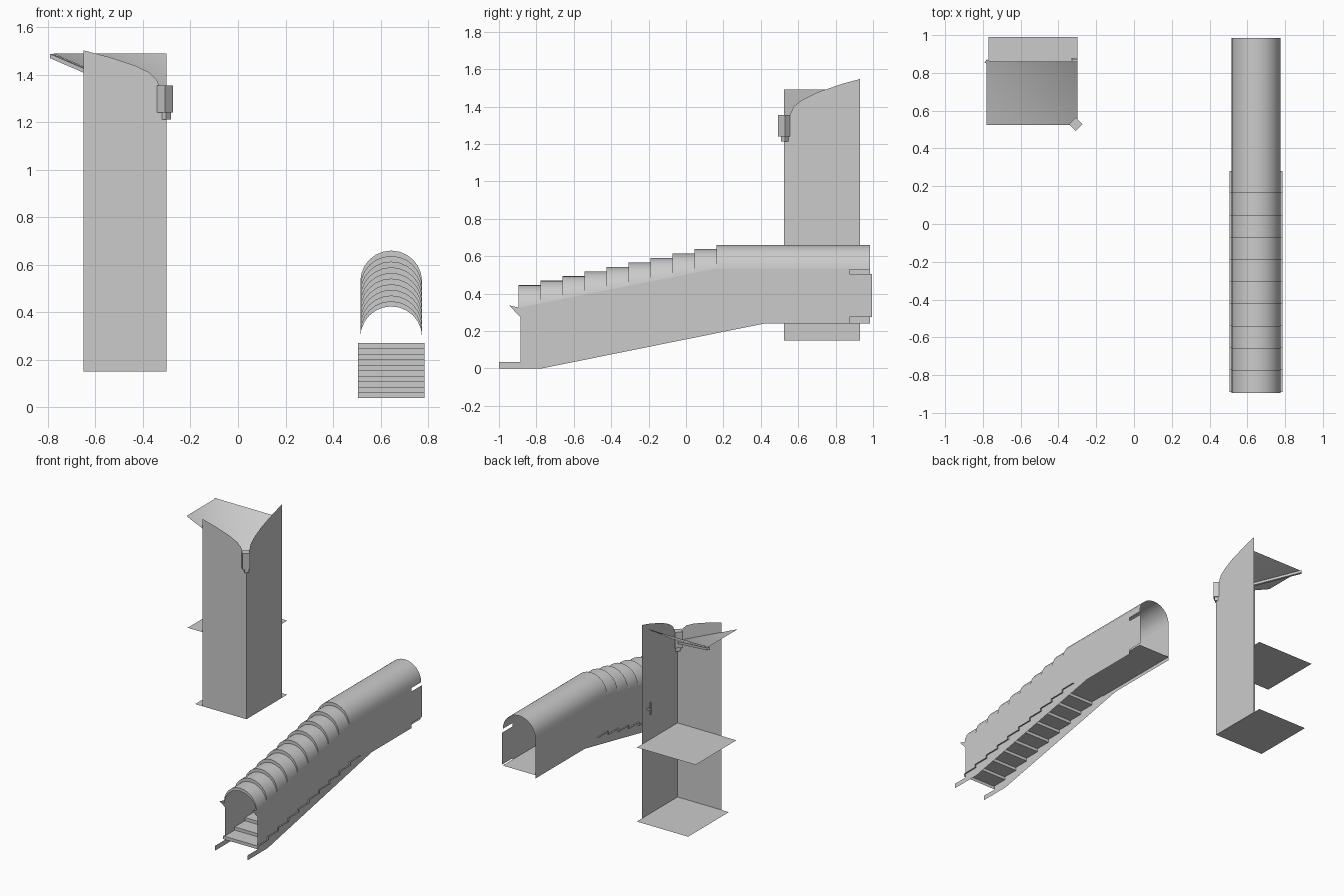
import bpy, math
from mathutils import Matrix

if "Cube" in bpy.data.objects:
    bpy.data.objects.remove(bpy.data.objects["Cube"])

CX = 0.645          # tunnel centre line
R = 0.13            # tunnel half width
Y0, DY = -0.895, 0.1176
N = 12              # arch facets


def add_mesh(name, verts, faces, smooth=False):
    me = bpy.data.meshes.new(name)
    me.from_pydata(verts, [], faces)
    me.update()
    ob = bpy.data.objects.new(name, me)
    bpy.context.collection.objects.link(ob)
    if smooth:
        bpy.ops.object.select_all(action='DESELECT')
        ob.select_set(True)
        bpy.context.view_layer.objects.active = ob
        bpy.ops.object.shade_smooth_by_angle(angle=math.radians(40))
    return ob


def sheet(name, pts):
    return add_mesh(name, pts, [tuple(range(len(pts)))])


def loft(name, rows, smooth=False):
    n = len(rows[0])
    faces = [(r * n + i, r * n + i + 1, (r + 1) * n + i + 1, (r + 1) * n + i)
             for r in range(len(rows) - 1) for i in range(n - 1)]
    return add_mesh(name, [p for row in rows for p in row], faces, smooth)


def box(name, size, matrix):
    bpy.ops.mesh.primitive_cube_add(size=1)
    ob = bpy.context.object
    ob.name = name
    ob.matrix_world = matrix @ Matrix.Diagonal((*size, 1))
    return ob


def arch(y, top):
    return [(CX - R * math.cos(math.pi * i / N), y,
             top - R + R * math.sin(math.pi * i / N)) for i in range(N + 1)]


# Tunnel side walls, with interlocking tabs on the right one
front = [(-0.895, 0.325), (-0.945, 0.337), (-0.885, 0.272), (-0.885, 0.035),
         (-1, 0.035), (-1, 0), (-0.77, 0), (0.42, 0.24)]
tab = [(0.875, 0.24), (0.875, 0.275), (0.995, 0.275), (0.995, 0.505),
       (0.875, 0.505), (0.875, 0.535), (0.165, 0.535)]
plain = [(0.985, 0.24), (0.985, 0.535), (0.165, 0.535)]
sheet("tunnel_wall_right", [(CX + R, y, z) for y, z in front + tab])
sheet("tunnel_wall_left", [(CX - R, y, z) for y, z in front + plain])

# Stepped arched roof running into the straight vault
rows = [arch(Y0, 0.425)]
for i in range(9):
    top = 0.447 + 0.0238 * i
    rows += [arch(Y0 + DY * i, top), arch(Y0 + DY * (i + 1), top)]
rows += [arch(Y0 + DY * 9, 0.66), arch(0.985, 0.66)]
loft("tunnel_roof", rows, True)

# Staircase, slightly wider than the walls
stairs = [(-0.89, 0.04)]
for i in range(10):
    z = 0.04 + 0.023 * (i + 1)
    stairs += [(-0.89 + 0.117 * i, z), (-0.89 + 0.117 * (i + 1), z)]
loft("tunnel_stairs", [[(CX - 0.14, y, z), (CX + 0.14, y, z)] for y, z in stairs])
loft("tunnel_floor", [[(CX - R, y, 0.265), (CX + R, y, 0.265)] for y in (0.28, 0.985)])

# Tower walls with swooping tops
XC, YC, ZB = -0.30, 0.525, 0.15
front_top = [(-0.65, 1.503), (-0.54, 1.474), (-0.436, 1.44), (-0.373, 1.41),
             (-0.343, 1.38), (-0.33, 1.35), (-0.318, 1.31), (XC, 1.27)]
side_top = [(0.93, 1.547), (0.84, 1.523), (0.70, 1.475), (0.62, 1.435),
            (0.575, 1.40), (0.558, 1.36), (0.545, 1.31), (YC, 1.27)]
sheet("tower_wall_front", [(x, YC, z) for x, z in front_top] + [(XC, YC, ZB), (-0.65, YC, ZB)])
sheet("tower_wall_side", [(XC, y, z) for y, z in side_top] + [(XC, YC, ZB), (XC, 0.93, ZB)])

# Tower floors
for name, x, z in (("tower_floor_lower", -0.71, ZB), ("tower_floor_upper", -0.77, 0.685)):
    sheet(name, [(x, YC, z), (XC, YC, z), (XC, 0.99, z), (x, 0.99, z)])

# Tower roof: two slopes meeting in a valley that drains to the corner
low = (XC, YC, 1.28)
add_mesh("tower_roof", [(-0.78, YC, 1.49), low, (XC, 0.86, 1.49), (-0.78, 0.86, 1.49)],
         [(0, 1, 3), (1, 2, 3)], True)

# Valley gutter under the roof
a, b, px, py = (-0.785, 0.864, 1.488), (XC, YC, 1.278), 0.006, 0.008
gut = []
for p in (a, b):
    gut += [(p[0] - px, p[1] - py, p[2]), (p[0] + px, p[1] + py, p[2]),
            (p[0] + px, p[1] + py, p[2] - 0.018), (p[0] - px, p[1] - py, p[2] - 0.018)]
add_mesh("roof_gutter", gut, [(0, 1, 2, 3), (7, 6, 5, 4), (0, 4, 5, 1), (1, 5, 6, 2),
                              (2, 6, 7, 3), (3, 7, 4, 0)])

# Corner drain spout, turned 45 degrees
turn = Matrix.Rotation(math.radians(45), 4, 'Z')
box("drain_spout", (0.05, 0.05, 0.115), Matrix.Translation((-0.308, 0.528, 1.298)) @ turn)
box("drain_outlet", (0.03, 0.03, 0.03), Matrix.Translation((-0.304, 0.53, 1.227)) @ turn)

# Handle on the inside of the side wall
box("handle_peg", (0.03, 0.008, 0.012), Matrix.Translation((-0.315, 0.872, 0.92)))
box("handle_bar", (0.008, 0.012, 0.09), Matrix.Translation((-0.328, 0.872, 0.93)))
